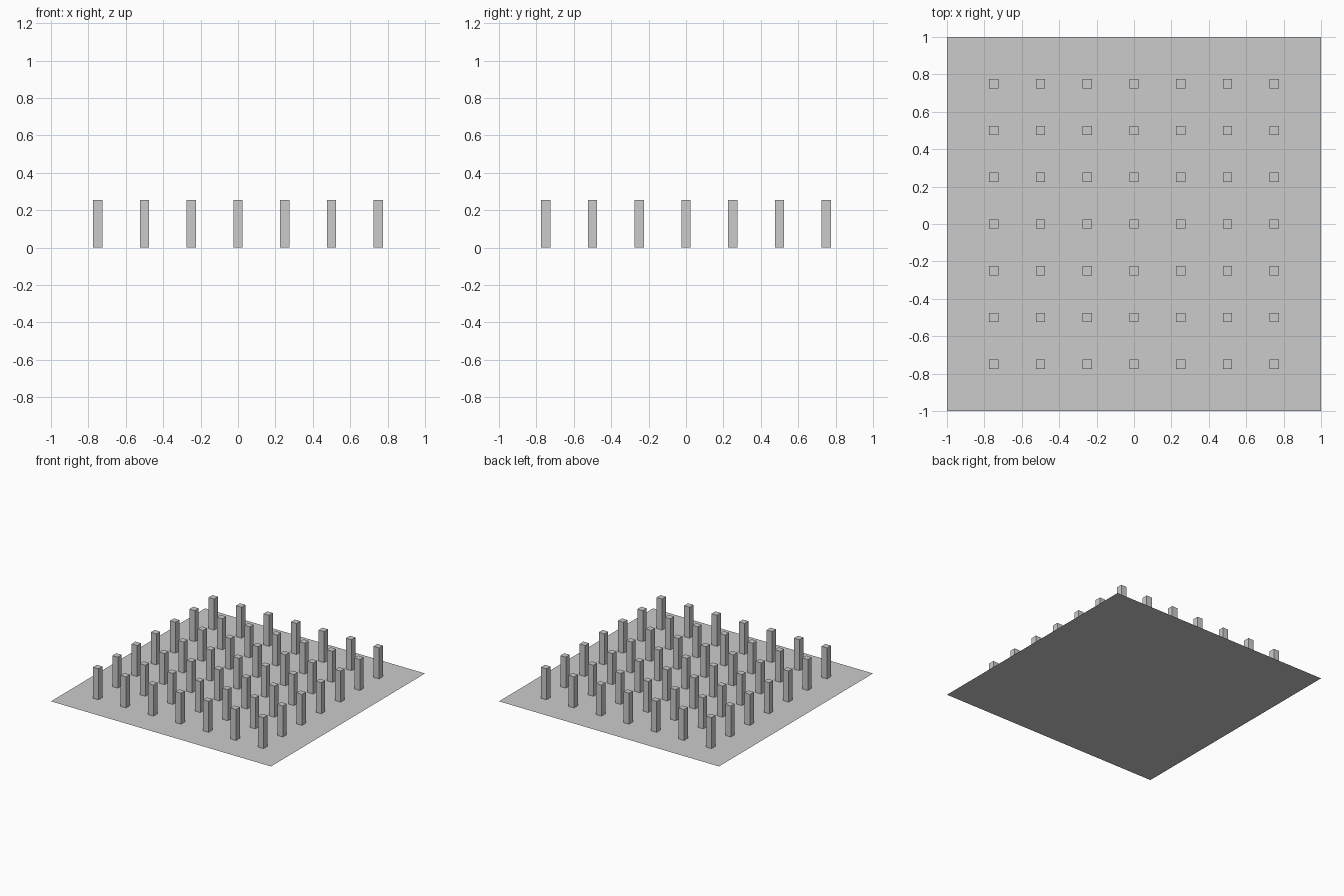
import bpy

if "Cube" in bpy.data.objects:
    bpy.data.objects.remove(bpy.data.objects["Cube"])

# Flat square base sheet
bpy.ops.mesh.primitive_plane_add(size=2, location=(0, 0, 0))
bpy.context.object.name = "base_sheet"

# One square post standing on the sheet
WIDTH, HEIGHT, STEP, COUNT = 0.05, 0.255, 0.25, 7
start = -STEP * (COUNT - 1) / 2
bpy.ops.mesh.primitive_cube_add(size=1, location=(start, start, HEIGHT / 2))
posts = bpy.context.object
posts.name = "post_grid"
posts.scale = (WIDTH, WIDTH, HEIGHT)
bpy.ops.object.transform_apply(location=False, rotation=False, scale=True)

# Repeat the post into a 7 x 7 grid
for axis in range(2):
    array = posts.modifiers.new("array_" + "xy"[axis], 'ARRAY')
    array.count = COUNT
    array.use_relative_offset = False
    array.use_constant_offset = True
    offset = [0, 0, 0]
    offset[axis] = STEP
    array.constant_offset_displace = offset
